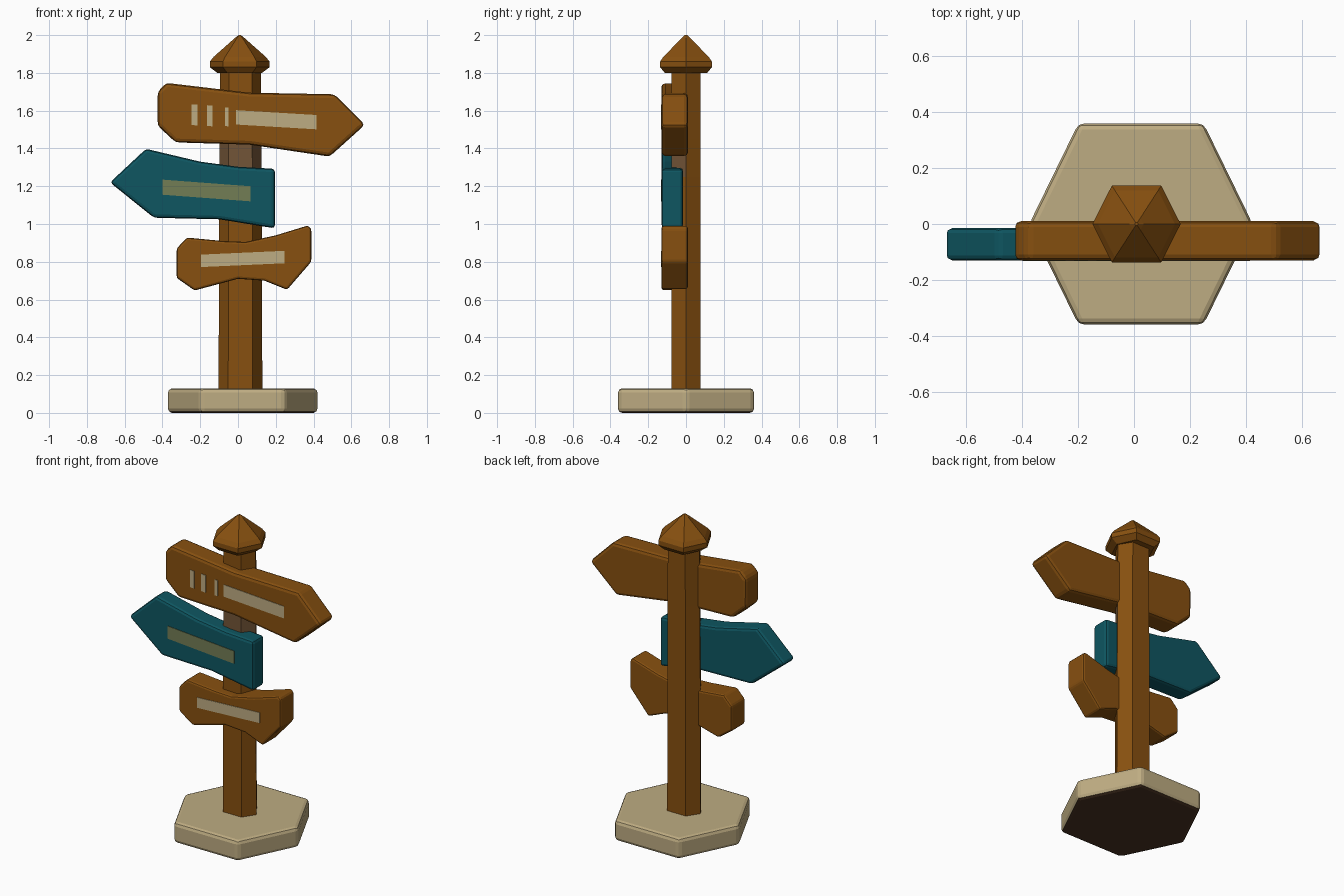
import bpy, bmesh, math

if "Cube" in bpy.data.objects:
    bpy.data.objects.remove(bpy.data.objects["Cube"])


def material(name, rgb):
    m = bpy.data.materials.new(name)
    m.diffuse_color = (*rgb, 1.0)
    m.use_nodes = True
    m.node_tree.nodes["Principled BSDF"].inputs["Base Color"].default_value = m.diffuse_color
    return m


BROWN = material("warm brown wood", (0.242, 0.080, 0.005))
TEAL = material("teal paint", (0.0044, 0.093, 0.12))
TAN = material("pale tan stone", (0.515, 0.413, 0.223))
DARK = material("dark underside", (0.07, 0.034, 0.016))
OLIVE = material("faded olive paint", (0.17, 0.205, 0.09))
WORN = material("worn grey brown", (0.17, 0.09, 0.038))


def finish(name, bm, mats, bevel=0.0, segments=2):
    bmesh.ops.recalc_face_normals(bm, faces=bm.faces[:])
    me = bpy.data.meshes.new(name)
    bm.to_mesh(me)
    bm.free()
    ob = bpy.data.objects.new(name, me)
    bpy.context.collection.objects.link(ob)
    for m in mats:
        me.materials.append(m)
    if bevel:
        b = ob.modifiers.new("soft edges", "BEVEL")
        b.width = bevel
        b.segments = segments
        b.limit_method = "ANGLE"
        b.angle_limit = math.radians(35)
    return ob


def loft(rings):
    """Stack closed rings of points, capped at both ends."""
    bm = bmesh.new()
    vs = [[bm.verts.new(p) for p in r] for r in rings]
    n = len(vs[0])
    for a, b in zip(vs, vs[1:]):
        for i in range(n):
            j = (i + 1) % n
            bm.faces.new((a[i], a[j], b[j], b[i]))
    bm.faces.new(vs[0])
    bm.faces.new(vs[-1])
    return bm


def hexagon(cx, rx, ry, z, flat=0.56):
    """Hexagon with points towards +x and -x."""
    pts = [(1, 0), (flat, 1), (-flat, 1), (-1, 0), (-flat, -1), (flat, -1)]
    return [(cx + rx * x, ry * y, z) for x, y in pts]


def board(name, outline, y0, y1, mat, bevel=0.0):
    bm = loft([[(x, y, z) for x, z in outline] for y in (y0, y1)])
    return finish(name, bm, [mat], bevel)


# Stone base with dark underside
bm = loft([hexagon(0.025, 0.40, 0.36, z) for z in (0, 0.13)])
bm.normal_update()
for f in bm.faces:
    if all(v.co.z < 0.01 for v in f.verts):
        f.material_index = 1
finish("base", bm, [TAN, DARK], 0.022)

# Hexagonal post, with a worn patch on the front between two boards
levels = [(0.10, 0.116), (1.25, 0.112), (1.45, 0.111), (1.83, 0.108)]
bm = loft([hexagon(0.013, r, 0.077, z) for z, r in levels])
for f in bm.faces:
    c = f.calc_center_median()
    if 1.25 < c.z < 1.45 and c.y < -0.01:
        f.material_index = 1
finish("post", bm, [BROWN, WORN])

# Pointed cap
cap = [(1.80, 0.118, 0.112), (1.83, 0.158, 0.137), (1.86, 0.158, 0.137),
       (1.885, 0.138, 0.12), (1.985, 0.025, 0.022), (2.0, 0.006, 0.006)]
finish("post_cap", loft([hexagon(0.009, rx, ry, z) for z, rx, ry in cap]), [BROWN])

# Three boards
FRONT = -0.13
board("top_board", [(-0.425, 1.70), (-0.38, 1.747), (0.06, 1.695), (0.51, 1.687),
                    (0.672, 1.525), (0.485, 1.357), (0.06, 1.42), (-0.33, 1.432),
                    (-0.425, 1.52)], FRONT, 0.01, BROWN, 0.02)
board("middle_board", [(-0.678, 1.22), (-0.487, 1.398), (-0.2, 1.33), (0.0, 1.303),
                       (0.196, 1.292), (0.196, 0.977), (-0.1, 1.025),
                       (-0.445, 1.033)], FRONT, -0.015, TEAL, 0.018)
board("bottom_board", [(-0.325, 0.87), (-0.27, 0.928), (-0.08, 0.91), (0.04, 0.905),
                       (0.2, 0.94), (0.37, 0.992), (0.388, 0.975), (0.388, 0.80),
                       (0.26, 0.652), (0.14, 0.70), (0.0, 0.71), (-0.23, 0.648),
                       (-0.325, 0.715)], FRONT, 0.01, BROWN, 0.02)


# Plain paint strips on the boards: x range, centre height at each end, half height
def strip(name, x0, x1, z0, z1, h, mat):
    board(name, [(x0, z0 - h), (x1, z1 - h), (x1, z1 + h), (x0, z0 + h)],
          FRONT - 0.003, FRONT + 0.004, mat)


for i, (x0, x1, h) in enumerate([(-0.245, -0.215, 0.055), (-0.165, -0.135, 0.055),
                                 (-0.07, -0.05, 0.05), (-0.01, 0.415, 0.038)]):
    strip(f"top_paint_strip_{i + 1}", x0, x1, 1.57 - 0.06 * (x0 + 0.1),
          1.57 - 0.06 * (x1 + 0.1), h, TAN)
strip("middle_paint_strip", -0.40, 0.065, 1.195, 1.16, 0.04, OLIVE)
strip("bottom_paint_strip", -0.195, 0.245, 0.805, 0.825, 0.033, TAN)
